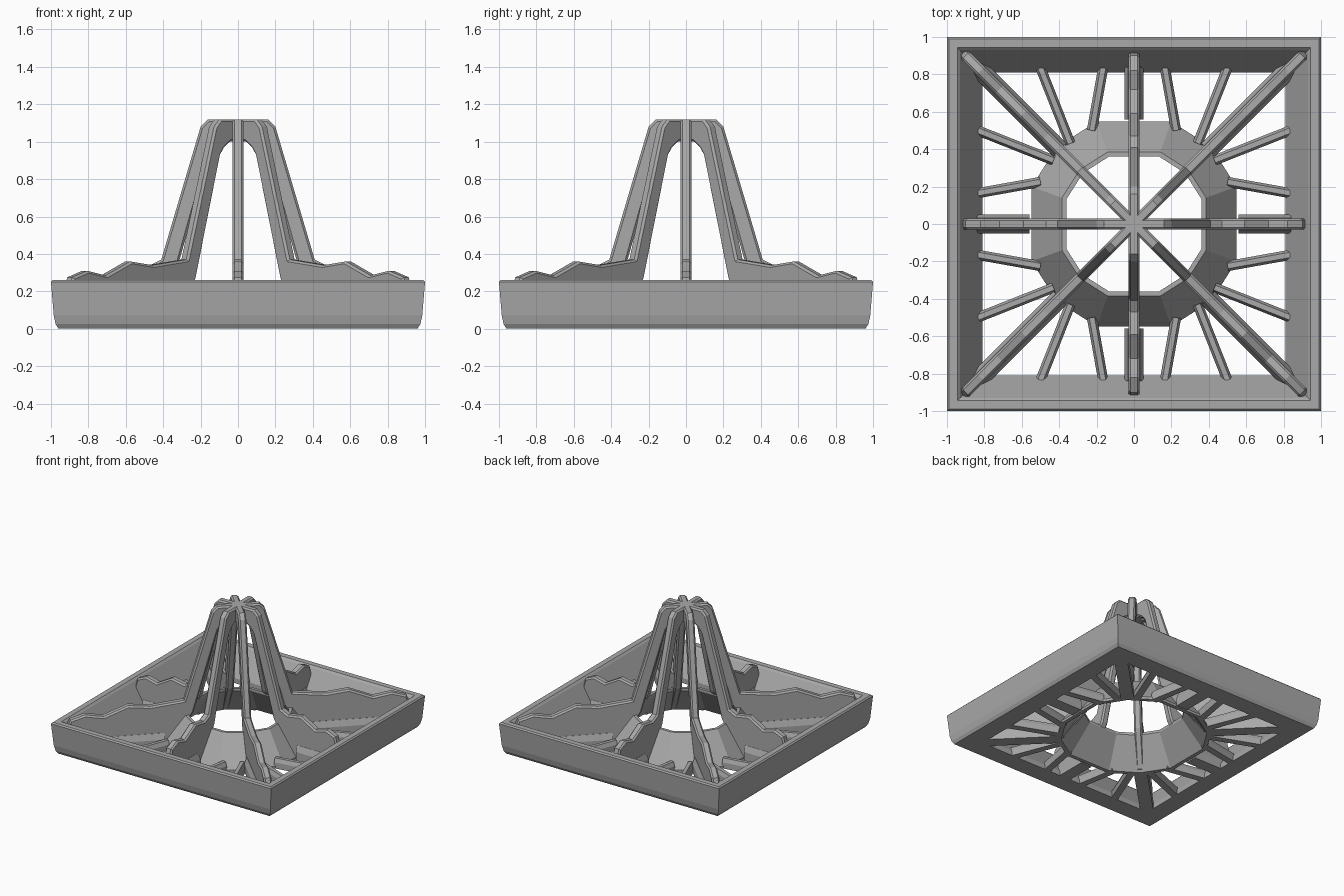
import bpy, bmesh, math
from mathutils import Vector, Matrix

cube = bpy.data.objects.get("Cube")
if cube:
    bpy.data.objects.remove(cube, do_unlink=True)

grey = bpy.data.materials.new("plain grey")
grey.use_nodes = True
colour = (0.4, 0.4, 0.4, 1)
grey.diffuse_color = colour
grey.node_tree.nodes["Principled BSDF"].inputs["Base Color"].default_value = colour


def finish(name, bm, bevel=0):
    bmesh.ops.recalc_face_normals(bm, faces=bm.faces)
    mesh = bpy.data.meshes.new(name)
    bm.to_mesh(mesh)
    bm.free()
    mesh.materials.append(grey)
    obj = bpy.data.objects.new(name, mesh)
    bpy.context.collection.objects.link(obj)
    if bevel:
        mod = obj.modifiers.new("chamfer", 'BEVEL')
        mod.width = bevel
        mod.segments = 1
        mod.limit_method = 'ANGLE'
        mod.angle_limit = math.radians(70)
    return obj


def swept_ring(name, profile, angles):
    """Join a closed (radius, z) profile around the given angles."""
    bm = bmesh.new()
    loops = [[bm.verts.new((r * math.cos(a), r * math.sin(a), z)) for r, z in profile]
             for a in map(math.radians, angles)]
    n = len(profile)
    for i, loop in enumerate(loops):
        nxt = loops[(i + 1) % len(loops)]
        for j in range(n):
            k = (j + 1) % n
            bm.faces.new((loop[j], nxt[j], nxt[k], loop[k]))
    return finish(name, bm)


def fin(name, profile, angle, half):
    """Upright plate in the radial plane."""
    bm = bmesh.new()
    face = bm.faces.new([bm.verts.new((r, -half, z)) for r, z in profile])
    out = bmesh.ops.extrude_face_region(bm, geom=[face])
    moved = [v for v in out["geom"] if isinstance(v, bmesh.types.BMVert)]
    bmesh.ops.translate(bm, verts=moved, vec=(0, 2 * half, 0))
    bm.transform(Matrix.Rotation(angle, 4, 'Z'))
    return finish(name, bm, 0.012)


def beam(name, start, end, low, high, height):
    """Floor beam with a tapered section."""
    a, b = Vector((*start, 0)), Vector((*end, 0))
    side = (b - a).normalized().cross(Vector((0, 0, 1)))
    up = Vector((0, 0, height))
    bm = bmesh.new()
    section = [side * low, side * low + up * 0.6, side * high + up,
               side * -high + up, side * -low + up * 0.6, side * -low]
    ends = [[bm.verts.new(p + s) for s in section] for p in (a, b)]
    for e in ends:
        bm.faces.new(e)
    for i in range(6):
        j = (i + 1) % 6
        bm.faces.new((ends[0][i], ends[0][j], ends[1][j], ends[1][i]))
    return finish(name, bm)


# Square tray rim with sloping inner walls
rim = [(0.96, 0), (0.975, 0.025), (0.985, 0.07), (1, 0.25), (0.99, 0.26),
       (0.945, 0.26), (0.93, 0.245), (0.81, 0.04), (0.81, 0)]
swept_ring("tray_rim", [(r * math.sqrt(2), z) for r, z in rim], range(45, 405, 90))

# Tapered collar in the middle
collar = [(0.583, 0), (0.583, 0.02), (0.41, 0.25), (0.385, 0.25), (0.385, 0.23), (0.55, 0)]
swept_ring("collar", collar, [q + a for q in range(0, 360, 90) for a in (20, 45, 70)])

# Eight fins: tower leg, then a zigzag crest out to the rim
leg = [(0.53, 0.02), (0.36, 0.24), (0.34, 0.27), (0.155, 0.93), (0.125, 0.97),
       (0.08, 1.0), (-0.02, 1.0), (-0.02, 1.12), (0.16, 1.12), (0.2, 1.08), (0.41, 0.37)]
crest = [(0.47, 0.34), (0.59, 0.36), (0.72, 0.285), (0.82, 0.31), (0.9, 0.275),
         (0.92, 0.2), (0.85, 0.01)]
for i in range(8):
    angle = i * math.pi / 4
    stretch = math.sqrt(2) if i % 2 else 1
    profile = leg + [(r * stretch, z) for r, z in crest]
    fin(f"fin_{i + 1}", profile, angle, 0.03)
    d = Vector((math.cos(angle), math.sin(angle)))
    beam(f"fin_foot_{i + 1}", d * 0.56, d * 0.84 * stretch, 0.05, 0.032, 0.12)

# Slim floor spokes, mirrored into every eighth
count = 0
for start, end in (((0.5, 0.225), (0.835, 0.165)), ((0.43, 0.34), (0.835, 0.5))):
    for sx in (1, -1):
        for sy in (1, -1):
            for swap in (False, True):
                a = (start[0] * sx, start[1] * sy)
                b = (end[0] * sx, end[1] * sy)
                if swap:
                    a, b = a[::-1], b[::-1]
                count += 1
                beam(f"floor_spoke_{count}", a, b, 0.027, 0.014, 0.08)
